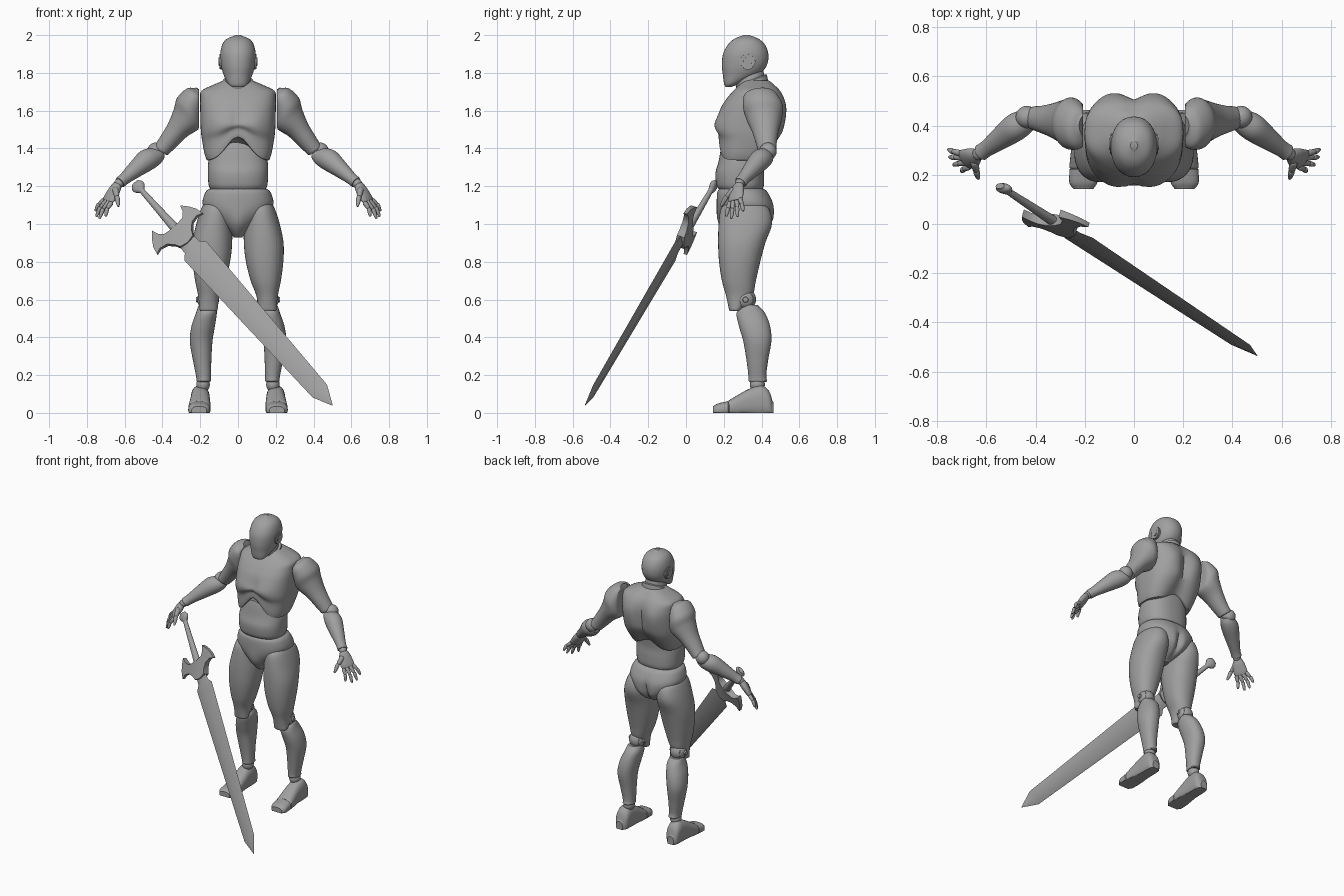
import bpy, bmesh
from math import sin, cos, pi, exp, copysign, radians
from mathutils import Vector, Matrix

cube = bpy.data.objects.get("Cube")
if cube:
    bpy.data.objects.remove(cube, do_unlink=True)

grey = bpy.data.materials.new("plain grey")
grey.use_nodes = True
grey.diffuse_color = (0.35, 0.35, 0.35, 1)
grey.node_tree.nodes["Principled BSDF"].inputs["Base Color"].default_value = (0.35, 0.35, 0.35, 1)
parts = []


def finish(name, bm):
    bmesh.ops.recalc_face_normals(bm, faces=bm.faces[:])
    mesh = bpy.data.meshes.new(name)
    bm.to_mesh(mesh)
    bm.free()
    mesh.materials.append(grey)
    ob = bpy.data.objects.new(name, mesh)
    bpy.context.collection.objects.link(ob)
    parts.append(ob)


def smooth_rows(rows, steps):
    """Catmull-Rom interpolation of every column."""
    out = []
    for i in range(len(rows) - 1):
        p0, p1 = rows[max(i - 1, 0)], rows[i]
        p2, p3 = rows[i + 1], rows[min(i + 2, len(rows) - 1)]
        for k in range(steps):
            t = k / steps
            out.append([b + 0.5 * t * (c - a + t * (2*a - 5*b + 4*c - d + t * (3*(b - c) + d - a)))
                        for a, b, c, d in zip(p0, p1, p2, p3)])
    return out + [list(rows[-1])]


def loft(name, rows, frame=Matrix(), e=2.0, n=40, steps=5, cap=0.006, side=1, shape=None):
    """Rows are (height, centre x, half width, front y, back y) in the frame."""
    rows = smooth_rows(rows, steps)
    if cap:
        up = copysign(cap, rows[-1][0] - rows[0][0])
        for at, row, dz in ((0, rows[0], -up), (len(rows) + 1, rows[-1], up)):
            z, cx, hx, y0, y1 = row
            inset = 0.06 * (y1 - y0)
            rows.insert(at, [z + dz, cx, hx * 0.88, y0 + inset, y1 - inset])
    bm = bmesh.new()
    rings = []
    for z, cx, hx, y0, y1 in rows:
        ring = []
        for k in range(n):
            c, s = cos(2*pi*k/n), sin(2*pi*k/n)
            v = Vector((cx + hx * copysign(abs(c) ** (2/e), c),
                        (y0 + y1)/2 + (y1 - y0)/2 * copysign(abs(s) ** (2/e), s), z))
            v = frame @ v
            if shape:
                v = Vector(shape(*v))
            v.x *= side
            ring.append(bm.verts.new(v))
        rings.append(ring)
    for a, b in zip(rings, rings[1:]):
        for k in range(n):
            bm.faces.new((a[k], a[(k+1) % n], b[(k+1) % n], b[k]))
    bm.faces.new(rings[0])
    bm.faces.new(rings[-1])
    finish(name, bm)


def frame(a, b, across=(0, 1, 0)):
    a, b = Vector(a), Vector(b)
    z = (b - a).normalized()
    y = Vector(across)
    y = (y - z * y.dot(z)).normalized()
    m = Matrix((y.cross(z), y, z)).transposed().to_4x4()
    m.translation = a
    return m


def bone(name, a, b, r0, r1, side):
    d = (Vector(b) - Vector(a)).length
    rows = [(-r0*0.6, 0, r0*0.5, -r0*0.5, r0*0.5), (0, 0, r0, -r0, r0),
            (d*0.7, 0, r1, -r1, r1), (d, 0, r1*0.6, -r1*0.6, r1*0.6)]
    loft(name, rows, frame(a, b), n=14, steps=3, cap=0.002, side=side)


def ball(name, centre, radii, side):
    bm = bmesh.new()
    m = Matrix.Translation((centre[0]*side, centre[1], centre[2])) @ Matrix.Diagonal((*radii, 1))
    bmesh.ops.create_uvsphere(bm, u_segments=28, v_segments=16, radius=1, matrix=m)
    finish(name, bm)


def disc(name, centre, radius, depth, side):
    bm = bmesh.new()
    m = Matrix.Translation((centre[0]*side, centre[1], centre[2])) @ Matrix.Rotation(pi/2, 4, 'Y')
    bmesh.ops.create_cone(bm, cap_ends=True, segments=32, radius1=radius, radius2=radius,
                          depth=depth, matrix=m)
    bmesh.ops.bevel(bm, geom=bm.edges[:], offset=depth*0.2, segments=2, affect='EDGES')
    finish(name, bm)


def bell(v, width):
    return exp(-(v / width) ** 2)


# Head and neck
loft("head", [(1.728, 0, .035, .208, .245), (1.745, 0, .054, .201, .29), (1.79, 0, .076, .195, .385),
              (1.84, 0, .09, .19, .428), (1.9, 0, .094, .196, .436), (1.95, 0, .083, .222, .418),
              (1.98, 0, .06, .255, .385), (1.998, 0, .016, .30, .34)], e=2.15, cap=.002)
loft("neck", [(1.64, 0, .08, .29, .45), (1.71, 0, .07, .27, .43), (1.76, 0, .068, .26, .42),
              (1.81, 0, .06, .27, .41)])
loft("neck_collar", [(1.715, 0, .085, .265, .435), (1.735, 0, .086, .262, .432), (1.755, 0, .08, .265, .428)],
     shape=lambda x, y, z: (x, y, z + (y - .34) * .4))


# Torso
def chest_shape(x, y, z):
    front = y < .34
    low = min(max((1.55 - z) / .22, 0), 1)
    lift = (.13 if front else .06) * bell(x, .085) * low
    if front:
        y += .012 * bell(x, .02) * bell(z - 1.54, .08)
        y -= .012 * bell(abs(x) - .09, .06) * bell(z - 1.53, .05)
    else:
        y -= .03 * bell(x, .035) * bell(z - 1.55, .16)
        y += .01 * bell(abs(x) - .11, .05) * bell(z - 1.6, .08)
    return x, y, z + lift


loft("chest", [(1.335, 0, .165, .175, .425), (1.37, 0, .177, .172, .45), (1.44, 0, .19, .17, .495),
               (1.5, 0, .197, .155, .52), (1.6, 0, .2, .178, .53), (1.66, 0, .2, .212, .522),
               (1.705, 0, .193, .25, .5), (1.737, 0, .13, .283, .47), (1.755, 0, .088, .3, .45)],
     e=2.7, n=72, shape=chest_shape)
loft("abdomen", [(1.185, 0, .146, .172, .405), (1.21, 0, .156, .16, .413), (1.27, 0, .16, .156, .413),
                 (1.33, 0, .157, .172, .41), (1.42, 0, .14, .19, .42), (1.5, 0, .12, .22, .42)], e=2.4)
loft("waist_joint", [(1.13, 0, .13, .19, .39), (1.2, 0, .135, .185, .39)], e=2.4)


def pelvis_shape(x, y, z):
    if y > .34:
        y -= .03 * bell(x, .02) * bell(z - 1.02, .08)
    else:
        y -= .015 * bell(x, .04) * bell(z - 1.0, .06)
    return x, y, z


loft("pelvis", [(1.185, 0, .155, .175, .415), (1.165, 0, .174, .165, .435), (1.11, 0, .188, .163, .462),
                (1.06, 0, .165, .168, .468), (1.01, 0, .115, .185, .46), (.965, 0, .058, .21, .42),
                (.935, 0, .026, .235, .35)], e=2.3, n=64, shape=pelvis_shape)

foot_frame = frame((0, 0, 0), (0, -1, 0), (0, 0, 1))
floor = lambda x, y, z: (x, y, max(z, 0))

for side, word in ((1, "left_"), (-1, "right_")):
    disc(word + "ear_disc", (.088, .325, 1.86), .043, .018, side)
    disc(word + "ear_cap", (.094, .325, 1.86), .025, .016, side)

    # Leg
    loft(word + "thigh", [(1.115, .12, .055, .22, .39), (1.08, .12, .075, .185, .44), (1.0, .127, .094, .173, .455),
                          (.9, .136, .105, .17, .42), (.8, .141, .099, .175, .393), (.7, .147, .08, .19, .37),
                          (.62, .154, .057, .212, .352), (.545, .156, .048, .228, .295)], e=2.2, side=side)
    ball(word + "knee", (.162, .315, .6), (.054, .056, .056), side)
    disc(word + "knee_cap", (.162, .315, .6), .038, .122, side)
    loft(word + "shin", [(.565, .165, .046, .3, .385), (.53, .167, .055, .268, .418), (.46, .184, .062, .28, .445),
                         (.38, .195, .06, .303, .452), (.28, .19, .049, .32, .435), (.2, .183, .04, .33, .425),
                         (.17, .181, .038, .33, .43)], e=2.2, side=side)
    ball(word + "ankle", (.185, .378, .15), (.036, .04, .04), side)
    loft(word + "foot", [(-.458, .203, .028, -.02, .06), (-.44, .2, .045, -.02, .115), (-.4, .2, .05, -.02, .145),
                         (-.34, .2, .052, -.02, .13), (-.28, .202, .056, -.02, .098), (-.23, .204, .059, -.02, .068)],
         foot_frame, e=2.5, side=side, shape=floor)
    loft(word + "toe", [(-.222, .204, .058, -.02, .062), (-.17, .206, .057, -.02, .05), (-.148, .206, .045, -.015, .038)],
         foot_frame, e=2.5, side=side, shape=floor)

    # Arm, cut flat where it meets the chest
    loft(word + "upper_arm", [(-.055, .005, .03, -.05, .04), (-.03, 0, .058, -.1, .07), (.04, .01, .082, -.11, .1),
                              (.1, .033, .085, -.095, .093), (.18, .027, .061, -.072, .072),
                              (.26, .022, .05, -.056, .056), (.315, .018, .043, -.047, .05)],
         frame((.24, .41, 1.66), (.435, .43, 1.38)), side=side,
         shape=lambda x, y, z: (max(x, .207), y, z))
    ball(word + "elbow", (.435, .434, 1.385), (.046,) * 3, side)
    wrist = Vector((.63, .285, 1.215))
    loft(word + "forearm", [(0, .022, .032, -.04, .03), (.03, .012, .05, -.05, .047), (.08, .002, .058, -.058, .054),
                            (.16, 0, .047, -.05, .045), (.25, 0, .033, -.036, .033), (.29, 0, .031, -.035, .034)],
         frame((.43, .435, 1.385), wrist), side=side)
    ball(word + "wrist", wrist, (.026,) * 3, side)

    # Hand
    spread = Vector((.055, .09, .03)).normalized()
    knuckles = Vector((.69, .26, 1.12))
    loft(word + "palm", [(0, 0, .022, -.028, .028), (.03, 0, .024, -.042, .038), (.075, 0, .02, -.047, .044),
                         (.095, 0, .016, -.044, .042)],
         frame((.64, .28, 1.205), knuckles, spread), side=side)
    tips = ((.7, .213, 1.042), (.733, .24, 1.03), (.75, .272, 1.04), (.754, .303, 1.07))
    for finger, tip, s in zip(("index", "middle", "ring", "little"), tips, (-.035, -.012, .012, .034)):
        base = knuckles + spread * s
        mid = base.lerp(Vector(tip), .52) + Vector((.007, 0, .004))
        bone(word + finger + "_finger_base", base, mid, .0125, .011, side)
        bone(word + finger + "_finger_tip", mid, tip, .0115, .009, side)
    bone(word + "thumb_base", (.648, .25, 1.18), (.64, .212, 1.14), .017, .014, side)
    bone(word + "thumb_tip", (.64, .212, 1.14), (.633, .185, 1.095), .0135, .01, side)

# Sword: local z runs from pommel to point, local x along the guard
pommel, point = Vector((-.53, .145, 1.2)), Vector((.5, -.535, .04))
axis = (point - pommel).normalized()
sword = frame(pommel, point, axis.cross(Vector((.75, 0, .67))))
length = (point - pommel).length
loft("sword_pommel", [(-.018, 0, .026, -.014, .014), (-.005, 0, .036, -.02, .02), (.015, 0, .034, -.018, .018),
                      (.035, 0, .016, -.014, .014)], sword, n=24)
loft("sword_grip", [(.02, 0, .014, -.013, .013), (.18, 0, .019, -.017, .017), (.34, 0, .026, -.02, .02)],
     sword, n=24)
loft("sword_blade", [(.38, 0, .046, -.018, .018), (.47, 0, .05, -.017, .017), (.5, 0, .077, -.016, .016),
                     (length - .11, 0, .051, -.012, .012), (length, 0, .002, -.001, .001)],
     sword, n=4, steps=1, cap=0)

# Guard outline, mirrored and given a tapered thickness
half = [(0, -.05), (.03, -.048), (.065, -.055), (.088, -.08), (.1, -.118), (.13, -.082),
        (.152, -.045), (.163, 0), (.13, -.012), (.09, -.002), (.06, .03), (.045, .062), (0, .075)]
outline = half + [(-x, z) for x, z in half[-2:0:-1]]
bm = bmesh.new()
front, back = [[bm.verts.new(sword @ Vector((x, s * (.026 - .1 * abs(x)), z + .37))) for x, z in outline]
               for s in (-1, 1)]
bm.faces.new(front)
bm.faces.new(back)
for k in range(len(outline)):
    j = (k + 1) % len(outline)
    bm.faces.new((front[k], front[j], back[j], back[k]))
bmesh.ops.triangulate(bm, faces=[f for f in bm.faces if len(f.verts) > 4])
finish("sword_guard", bm)

# Smooth shading with sharp edges kept
bpy.ops.object.select_all(action='DESELECT')
for ob in parts:
    ob.select_set(True)
bpy.context.view_layer.objects.active = parts[0]
bpy.ops.object.shade_smooth_by_angle(angle=radians(40))
